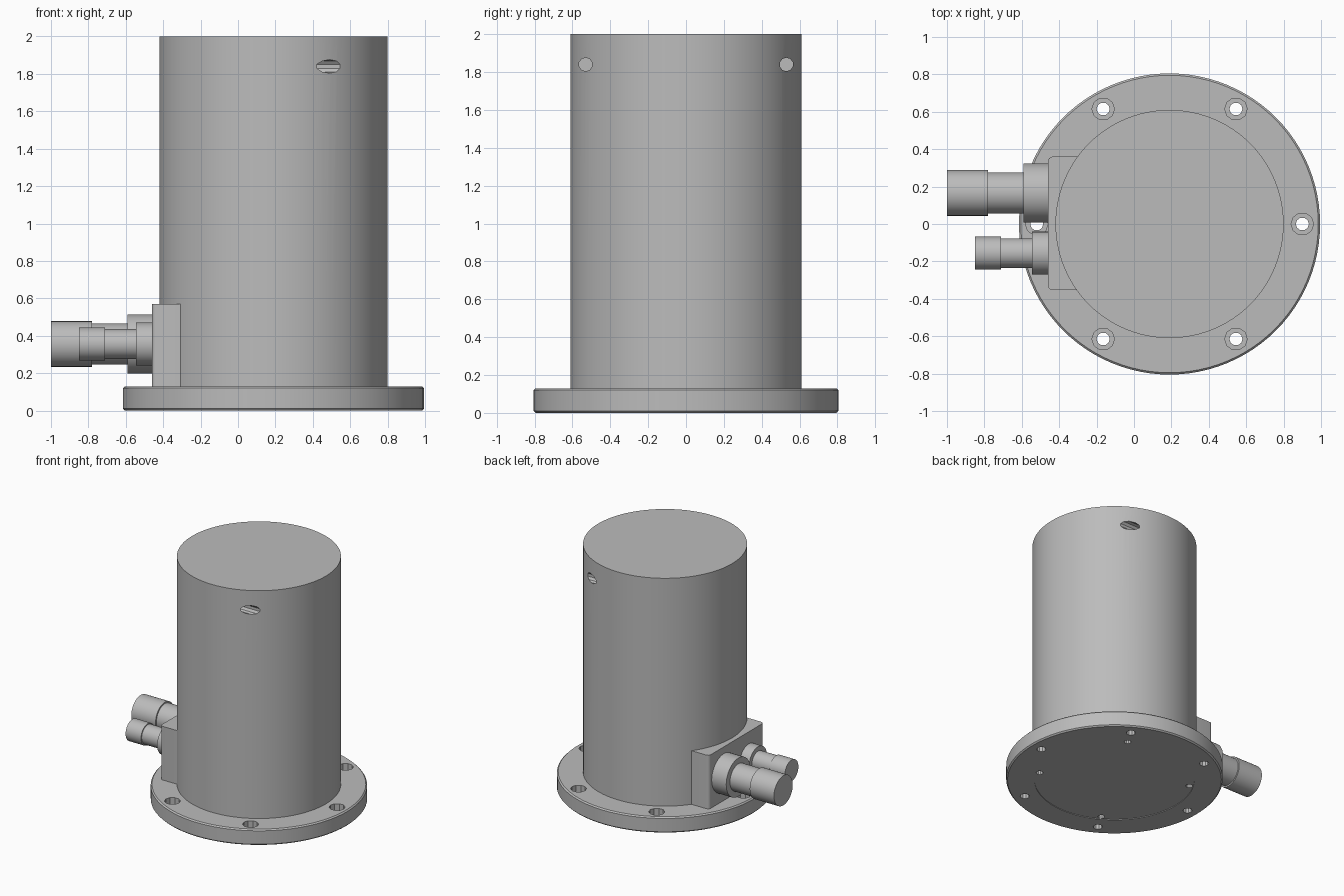
import bpy, bmesh, math
from mathutils import Matrix, Vector

cube = bpy.data.objects.get("Cube")
if cube:
    bpy.data.objects.remove(cube, do_unlink=True)

grey = bpy.data.materials.new("machined_grey")
grey.use_nodes = True
colour = (0.5, 0.5, 0.5, 1)
grey.diffuse_color = colour
grey.node_tree.nodes["Principled BSDF"].inputs["Base Color"].default_value = colour

CX = 0.19                                   # axis of the housing
ALONG_X = Matrix.Rotation(math.radians(-90), 4, 'Y')   # turns +z into -x


def finish(name, bm):
    bmesh.ops.recalc_face_normals(bm, faces=bm.faces)
    mesh = bpy.data.meshes.new(name)
    bm.to_mesh(mesh)
    bm.free()
    mesh.materials.append(grey)
    obj = bpy.data.objects.new(name, mesh)
    bpy.context.collection.objects.link(obj)
    return obj


def lathe(name, profile, place, sides=64, turn=Matrix()):
    """Closed solid of revolution from (radius, height) points, capped at both ends."""
    bm = bmesh.new()
    rings = []
    for r, h in profile:
        rings.append([bm.verts.new((r * math.cos(a), r * math.sin(a), h))
                      for a in (math.tau * i / sides for i in range(sides))])
    for low, high in zip(rings, rings[1:]):
        for i in range(sides):
            j = (i + 1) % sides
            bm.faces.new((low[i], low[j], high[j], high[i]))
    bm.faces.new(rings[0])
    bm.faces.new(rings[-1])
    bm.transform(Matrix.Translation(Vector(place)) @ turn)
    return finish(name, bm)


def activate(obj):
    bpy.ops.object.select_all(action='DESELECT')
    obj.select_set(True)
    bpy.context.view_layer.objects.active = obj


def drill(obj, cutters):
    for cutter in cutters:
        cutter.hide_render = True
        mod = obj.modifiers.new("hole", 'BOOLEAN')
        mod.operation = 'DIFFERENCE'
        mod.solver = 'EXACT'
        mod.object = cutter
        activate(obj)
        bpy.ops.object.modifier_apply(modifier=mod.name)
        bpy.data.objects.remove(cutter, do_unlink=True)


def smooth(obj):
    activate(obj)
    bpy.ops.object.shade_smooth_by_angle(angle=math.radians(25))


def on_circle(radius, degrees):
    a = math.radians(degrees)
    return (CX + radius * math.cos(a), radius * math.sin(a), 0)


# Base flange with chamfered rim and a shallow recess underneath
flange = lathe("base_flange", [(0.595, 0.005), (0.595, 0), (0.795, 0), (0.805, 0.01),
                               (0.805, 0.12), (0.795, 0.13)], (CX, 0, 0), 96)
# Six counterbored bolt holes, four blind holes from below
bolts = [lathe("bolt_cutter", [(0.035, -0.1), (0.035, 0.065), (0.06, 0.065), (0.06, 0.2)],
               on_circle(0.71, 60 * i), 10) for i in range(6)]
blind = [lathe("blind_cutter", [(0.026, -0.1), (0.026, 0.09)],
               on_circle(0.565, 60 + 90 * i), 10) for i in range(4)]
drill(flange, bolts + blind)
smooth(flange)

# Main cylinder with two blind cross holes near the top
housing = lathe("main_housing", [(0.61, 0.125), (0.61, 2.0)], (CX, 0, 0), 96)
drill(housing, [lathe("cross_cutter", [(0.036, 0), (0.036, 0.5)], (0.8, side * 0.53, 1.84),
                      10, ALONG_X) for side in (-1, 1)])
smooth(housing)

# Connector block with rounded outer upright edges
bm = bmesh.new()
bmesh.ops.create_cube(bm, size=1, matrix=Matrix.Translation((-0.33, 0.003, 0.348))
                      @ Matrix.Diagonal((0.26, 0.714, 0.444, 1)))
corners = [e for e in bm.edges if all(v.co.x < -0.4 for v in e.verts)
           and abs(e.verts[0].co.z - e.verts[1].co.z) > 0.1]
bmesh.ops.bevel(bm, geom=corners, offset=0.025, segments=4, affect='EDGES', profile=0.5)
smooth(finish("connector_block", bm))

# Stepped connectors: collar, neck and cap
for name, y, profile in (
    ("large_connector", 0.166, [(0.158, -0.02), (0.158, 0.127), (0.11, 0.127), (0.11, 0.315),
                                (0.122, 0.315), (0.122, 0.535)]),
    ("small_connector", -0.156, [(0.115, -0.02), (0.115, 0.08), (0.079, 0.08), (0.079, 0.245),
                                 (0.088, 0.245), (0.088, 0.385)]),
):
    smooth(lathe(name, profile, (-0.465, y, 0.356), 40, ALONG_X))
